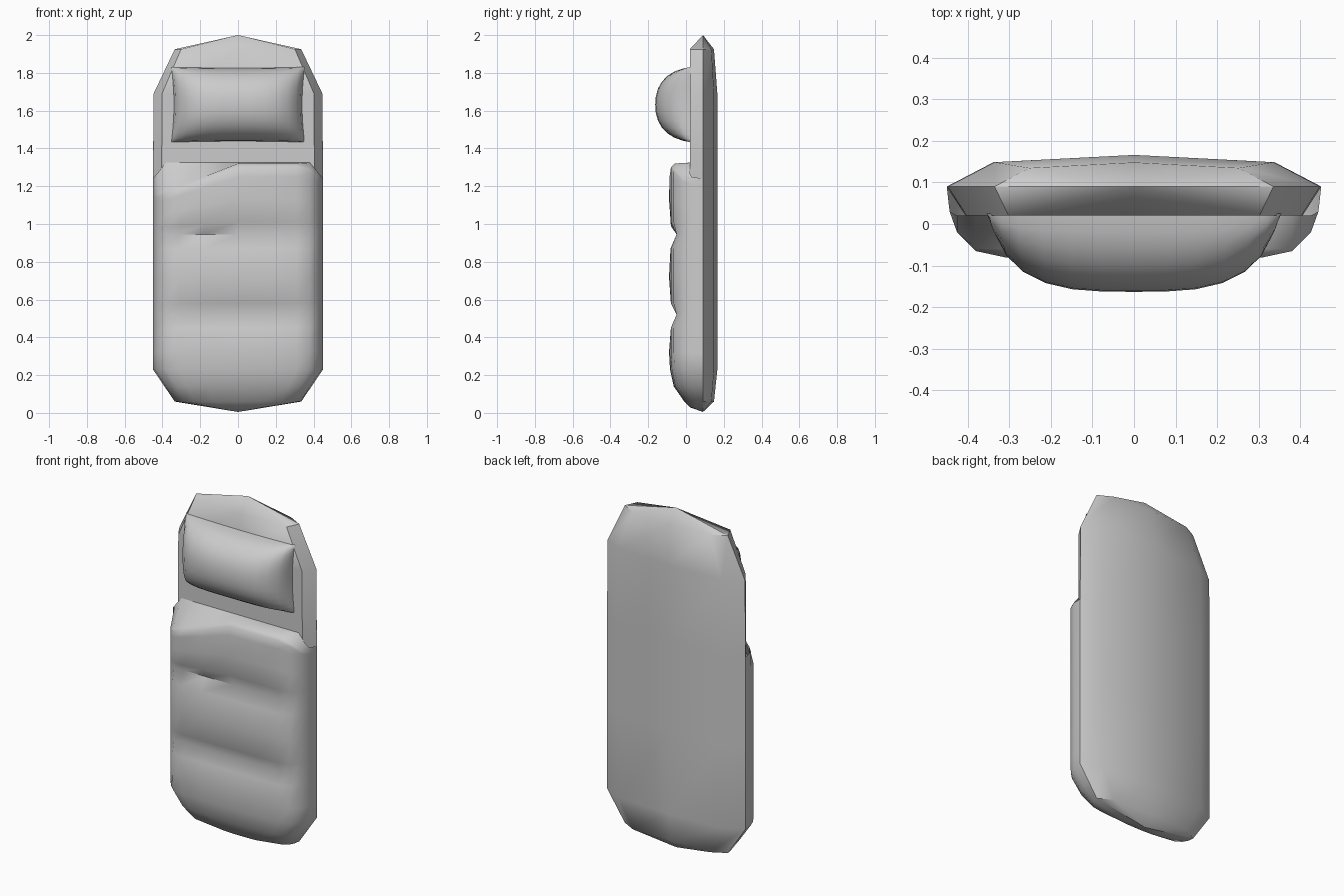
import bpy, bmesh, math

if "Cube" in bpy.data.objects:
    bpy.data.objects.remove(bpy.data.objects["Cube"])


def sheet(name, grid, flip=False, angle=50):
    """Skin a grid of points (rows going up, columns going right) facing -y."""
    bm = bmesh.new()
    rows = [[bm.verts.new(p) for p in row] for row in grid]
    for a, b in zip(rows, rows[1:]):
        for i in range(len(a) - 1):
            quad = [a[i], a[i + 1], b[i + 1], b[i]]
            bm.faces.new(quad[::-1] if flip else quad)
    bmesh.ops.remove_doubles(bm, verts=bm.verts[:], dist=0.0005)
    mesh = bpy.data.meshes.new(name)
    bm.to_mesh(mesh)
    bm.free()
    ob = bpy.data.objects.new(name, mesh)
    bpy.context.collection.objects.link(ob)
    bpy.ops.object.select_all(action='DESELECT')
    ob.select_set(True)
    bpy.context.view_layer.objects.active = ob
    bpy.ops.object.shade_smooth_by_angle(angle=math.radians(angle))
    return ob


def mirrored(half):
    """Half section from the rim inwards to x = 0, completed on the other side."""
    return [(-u, v) for u, v in half] + [(u, v) for u, v in half[-2::-1]]


RIM = 0.09   # y of the seam around the bag

# Padded back: (z, half width, bulge)
back_rows = [(0.005, 0, 0), (0.06, 0.335, 0.058), (0.23, 0.45, 0.076), (0.72, 0.45, 0.076),
             (1.24, 0.45, 0.076), (1.69, 0.447, 0.076), (1.925, 0.335, 0.058), (2.0, 0, 0)]
back_section = mirrored([(1, 0), (0.75, 0.77), (0, 1)])
sheet("bag_back", [[(u * w, RIM + h * v, z) for u, v in back_section]
                   for z, w, h in back_rows], flip=True)

# Flat hood lining above the quilt
hood_section = mirrored([(1, 0), (0.9, 1), (0, 1)])
sheet("hood_lining", [[(u * w, RIM - 0.07 * v * (w > 0), z) for u, v in hood_section]
                      for z, w in [(1.15, 0.45), (1.69, 0.447), (1.925, 0.335), (2.0, 0)]])

# Quilted cover: (z, half width, depth factor, front limit); seams are pinched rows
cover_rows = [(0.005, 0, 0, -1), (0.03, 0.152, 0.39, -1), (0.06, 0.335, 0.55, -1),
              (0.14, 0.389, 0.86, -1), (0.23, 0.45, 0.97, -1),
              (0.32, 0.45, 1, -0.09), (0.45, 0.45, 1, -0.08), (0.52, 0.45, 1, -0.05),
              (0.58, 0.45, 1, -0.08), (0.72, 0.45, 1, -0.09), (0.87, 0.45, 1, -0.082),
              (0.945, 0.45, 1, -0.05), (1.01, 0.45, 1, -0.08), (1.13, 0.45, 1, -0.09),
              (1.25, 0.45, 1, -0.087), (1.30, 0.45, 1, -0.08), (1.32, 0.45, 1, -0.06)]
cover_section = mirrored([(1, 0), (0.985, 0.06), (0.945, 0.11), (0.845, 0.155),
                          (0.69, 0.17), (0.4, 0.177), (0, 0.18)])


def cover_top(x):
    """Upper hem height: left corner folds down, right corner is rounded."""
    if x < 0:
        return max(1.32 + 0.39 * x, 1.155)
    return 1.32 - max(0, x - 0.36) * 1.2


def cover_point(u, v, row):
    z, w, d, limit = row
    if z > 0.945:
        z = 0.945 + (z - 0.945) * (cover_top(u * w) - 0.945) / 0.375
    return (u * w, max(RIM - v * d, limit), z)


cover = [[cover_point(u, v, r) for u, v in cover_section] for r in cover_rows]
# Hem returning to the lining
cover.append([(u * 0.45, max(0.02, RIM - v), 1.325 - max(0, abs(u * 0.45) - 0.38) * 1.2)
              for u, v in cover_section])
sheet("quilted_cover", cover)

# Pillow: cushion with pinched corners
N = 14
steps = [math.sin((i / N - 0.5) * math.pi) for i in range(N + 1)]


def pillow_point(u, v):
    puff = math.sqrt(max(0, 1 - abs(u) ** 3.3)) * math.sqrt(max(0, 1 - abs(v) ** 2.3))
    return (u * (0.355 - 0.015 * (1 - v * v)), 0.025 - 0.188 * puff,
            1.632 + v * (0.2 - 0.006 * (1 - u * u)))


sheet("pillow", [[pillow_point(u, v) for u in steps] for v in steps], angle=70)
